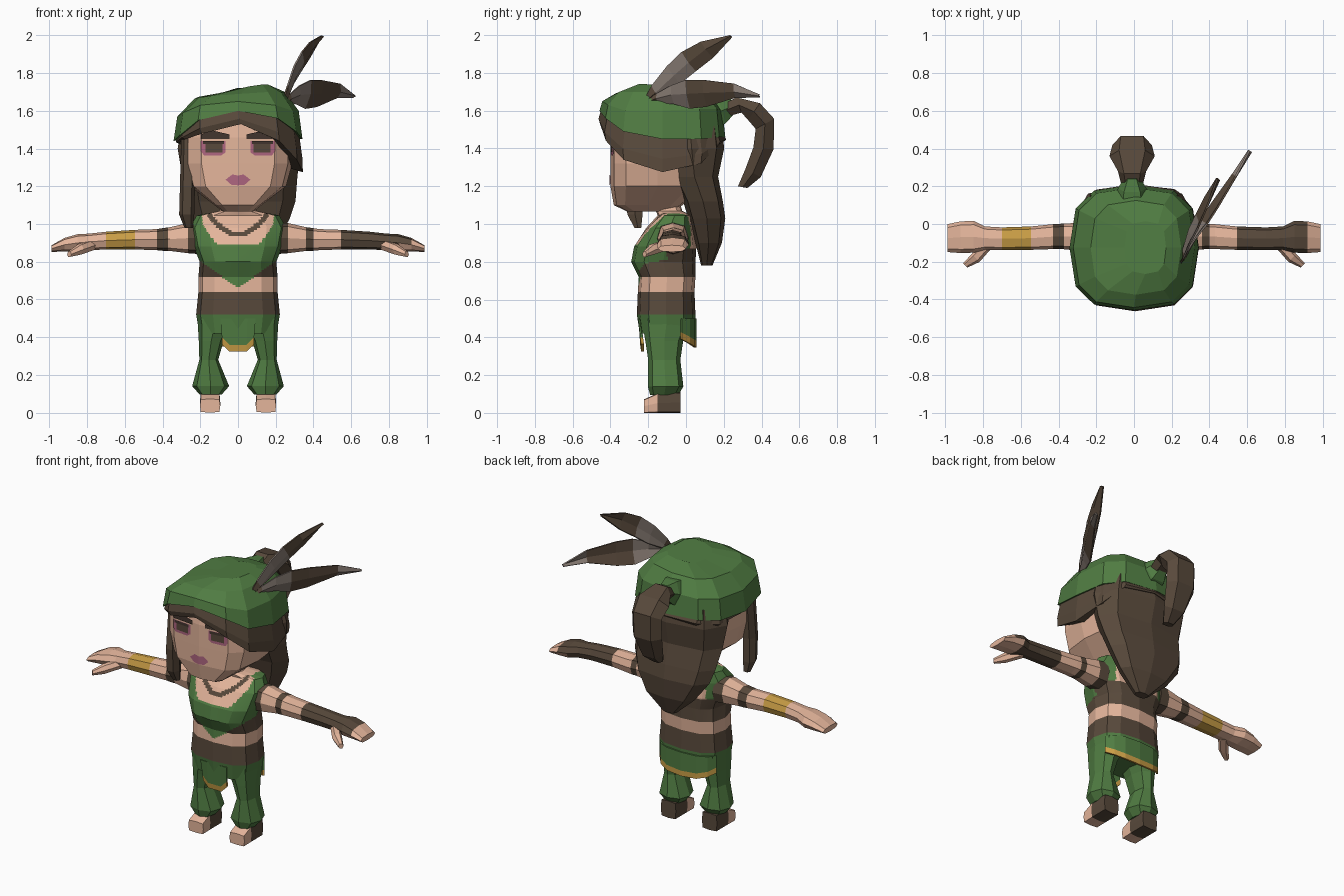
import bpy, bmesh, math
from mathutils import Vector as V

if "Cube" in bpy.data.objects:
    bpy.data.objects.remove(bpy.data.objects["Cube"])

# ---------- materials ----------
def lin(c):
    c /= 255
    return c / 12.92 if c <= 0.04045 else ((c + 0.055) / 1.055) ** 2.4

MATS = {}
for name, rgb in dict(skin=(228, 181, 155), brown=(88, 73, 59), green=(80, 124, 66),
                      gold=(202, 158, 70), rose=(174, 102, 128), grey=(134, 122, 114),
                      dark_brown=(66, 53, 46)).items():
    m = bpy.data.materials.new(name)
    m.diffuse_color = (*[lin(c) for c in rgb], 1)
    m.use_nodes = True
    m.node_tree.nodes["Principled BSDF"].inputs["Base Color"].default_value = m.diffuse_color
    MATS[name] = m

# ---------- helpers ----------
def finish(name, bm, color, cuts=0):
    """color is a material name, or a rule (centre, normal) -> material name"""
    if cuts:
        bmesh.ops.subdivide_edges(bm, edges=bm.edges[:], cuts=cuts, use_grid_fill=True)
    bmesh.ops.recalc_face_normals(bm, faces=bm.faces[:])
    bm.normal_update()
    used = []
    for f in bm.faces:
        c = color if isinstance(color, str) else color(f.calc_center_median(), f.normal)
        if c not in used:
            used.append(c)
        f.material_index = used.index(c)
    me = bpy.data.meshes.new(name)
    bm.to_mesh(me)
    bm.free()
    for c in used:
        me.materials.append(MATS[c])
    ob = bpy.data.objects.new(name, me)
    bpy.context.collection.objects.link(ob)
    return ob

def ring(c, u, v, n=8, p=2.5):
    """superellipse section around c spanned by vectors u and v"""
    out = []
    for k in range(n):
        a = 2 * math.pi * k / n
        s = lambda t: math.copysign(abs(t) ** (2 / p), t) if abs(t) > 1e-6 else 0
        out.append(V(c) + V(u) * s(math.cos(a)) + V(v) * s(math.sin(a)))
    return out

def loft(name, rings, color, cuts=0):
    bm = bmesh.new()
    rows = [[bm.verts.new(q) for q in r] for r in rings]
    n = len(rows[0])
    for a, b in zip(rows, rows[1:]):
        for k in range(n):
            bm.faces.new((a[k], a[(k + 1) % n], b[(k + 1) % n], b[k]))
    bm.faces.new(rows[0])
    bm.faces.new(rows[-1])
    return finish(name, bm, color, cuts)

def zloft(name, rows, color, n=8, p=2.5, cuts=0):
    """rows of (z, cx, cy, rx, ry)"""
    return loft(name, [ring((x, y, z), (rx, 0, 0), (0, ry, 0), n, p)
                       for z, x, y, rx, ry in rows], color, cuts)

def sheet(name, rows, color, thick):
    """open grid of points given some thickness"""
    bm = bmesh.new()
    vs = [[bm.verts.new(q) for q in r] for r in rows]
    for a, b in zip(vs, vs[1:]):
        for k in range(len(a) - 1):
            bm.faces.new((a[k], a[k + 1], b[k + 1], b[k]))
    ob = finish(name, bm, color)
    mod = ob.modifiers.new("thickness", 'SOLIDIFY')
    mod.thickness, mod.offset = thick, 0
    return ob

# ---------- torso: bare skin, top, belt, necklace ----------
def torso_color(c, n):
    x, y, z = abs(c.x), c.y, c.z
    if z < 0.52: return "green"
    if z < 0.64: return "brown"
    front = y < -0.1
    if front and 0.66 + 0.72 * x < z < 0.89 + 10 * max(0, x - 0.08) ** 2:
        return "green"
    if front and x < 0.16 and abs(z - 0.945 - 4.5 * x * x) < 0.013 + 0.06 * x: return "brown"
    if z < 0.72: return "skin"
    if z < 0.87: return "brown"
    return "green" if x > 0.19 or (x > 0.16 and not front) else "skin"

zloft("torso", [(.42, 0, -.10, .205, .145), (.52, 0, -.105, .222, .155), (.64, 0, -.105, .21, .15),
                (.72, 0, -.10, .21, .15), (.80, 0, -.12, .203, .17), (.88, 0, -.11, .235, .165),
                (.98, 0, -.085, .255, .125), (1.045, 0, -.06, .22, .09), (1.07, 0, -.09, .1, .07),
                (1.14, 0, -.11, .075, .07)], torso_color, n=12, p=2.7, cuts=8)

# ---------- skirt panels with gold hems ----------
front_x = (-.085, -.045, .045, .085)
hem = (.365, .325, .325, .365)
sheet("front_panel", [[V((x * 1.1, -.245, .50)) for x in front_x],
                      [V((x, -.235, h + .035)) for x, h in zip(front_x, hem)],
                      [V((x, -.23, h)) for x, h in zip(front_x, hem)]],
      lambda c, n: "gold" if c.z < .385 else "green", .015)
arc = ring((0, -.1, 0), (.213, 0, 0), (0, .150, 0), 16, 2.7)[1:8]
low = [.39 - .045 * math.sin(math.pi * k / 6) for k in range(7)]
sheet("back_skirt", [[V((a.x, a.y, .50)) for a in arc],
                     [V((a.x, a.y, h + .035)) for a, h in zip(arc, low)],
                     [V((a.x, a.y, h)) for a, h in zip(arc, low)]],
      lambda c, n: "gold" if c.z < .412 else "green", .012)

# ---------- legs, feet, arms, thumbs ----------
def left_arm_color(c, n):
    x = -c.x
    return "gold" if .545 < x < .7 else "brown" if .37 < x < .43 or x < .265 else "skin"

def right_arm_color(c, n):
    x = c.x
    glove = .545 < x < .85 or (.8 < x < .92 and n.z > .2)
    return "brown" if glove or .36 < x < .40 or x < .265 else "skin"

for side, s, arm_color in (("left", -1, left_arm_color), ("right", 1, right_arm_color)):
    zloft(side + "_leg", [(.50, s * .115, -.10, .10, .135), (.38, s * .142, -.115, .066, .10),
                          (.28, s * .155, -.115, .05, .085), (.14, s * .145, -.108, .098, .094),
                          (.095, s * .145, -.115, .058, .075)], "green", n=8, p=2.4)
    loft(side + "_foot", [ring((s * .148, y, r), (.054, 0, 0), (0, 0, r), 8, 8)
                          for y, r in ((-.03, .055), (-.15, .052), (-.222, .036))],
         lambda c, n: "skin" if c.y < -.15 else "brown")
    loft(side + "_arm", [ring((s * x, y, z), (0, ry, 0), (0, 0, rz), 8, 2.6)
                         for x, y, z, ry, rz in (
        (.20, -.07, .925, .085, .085), (.265, -.07, .925, .08, .08), (.36, -.066, .92, .068, .063),
        (.37, -.066, .92, .068, .062), (.40, -.066, .918, .067, .06), (.43, -.067, .917, .066, .056),
        (.545, -.075, .917, .062, .052), (.70, -.078, .912, .06, .047), (.79, -.075, .905, .062, .044),
        (.85, -.068, .9, .084, .046), (.92, -.07, .89, .084, .036), (.988, -.075, .87, .074, .018))],
         arm_color)
    loft(side + "_thumb", [ring((s * x, y, z), (.7 * r, .7 * s * r, 0), (0, 0, r), 6, 2.2)
                           for x, y, z, r in ((.77, -.10, .89, .03), (.84, -.18, .865, .03),
                                              (.895, -.22, .84, .016))], "skin")

# ---------- head and face ----------
zloft("head", [(1.065, 0, -.19, .08, .12), (1.10, 0, -.2, .125, .182), (1.2, 0, -.15, .255, .25),
               (1.32, 0, -.15, .288, .25), (1.46, 0, -.15, .288, .25), (1.6, 0, -.15, .25, .23)],
      "skin", n=12, p=3.5)

def face_plate(name, outline, color, lift):
    """flat detail hugging the faceted face, on both sides of the middle"""
    bm = bmesh.new()
    for s in (-1, 1):
        pts = [(s * x, -.40 + .102 * abs(x) - lift, z) for x, z in outline]
        bm.faces.new([bm.verts.new(q) for q in (pts if s > 0 else pts[::-1])])
    res = finish(name, bm, color)
    for poly in res.data.polygons:      # keep every plate facing forward
        if poly.normal.y > 0:
            poly.flip()

def box(x0, x1, z0, z1):
    return [(x0, z0), (x1, z0), (x1, z1), (x0, z1)]

face_plate("eye_shadow", [(.065, 1.38), (.09, 1.363), (.18, 1.363), (.195, 1.385), (.195, 1.44),
                          (.065, 1.44)], "rose", .004)
face_plate("eyes", box(.083, .172, 1.38, 1.425), "brown", .006)
face_plate("lashes", box(.075, .185, 1.423, 1.44), "dark_brown", .008)
face_plate("brows", [(.045, 1.45), (.195, 1.45), (.195, 1.475), (.14, 1.497), (.045, 1.475)],
           "dark_brown", .007)
face_plate("lips", [(0, 1.205), (.035, 1.208), (.066, 1.235), (.03, 1.263), (0, 1.257)], "rose", .005)

# ---------- hair under the hat ----------
N = 12
def brim(rx, ry, zs, cx=0.0):
    return [V((q.x, q.y, z)) for q, z in
            zip(ring((cx, -.125, 0), (rx, 0, 0), (0, ry, 0), N, 2.9), zs)]

hat_low = [1.45, 1.45, 1.46, 1.46, 1.46, 1.45, 1.44, 1.47, 1.55, 1.60, 1.56, 1.49]
hair_low = [1.275, 1.32, 1.42, 1.44, 1.42, 1.40, 1.43, 1.45, 1.48, 1.53, 1.44, 1.34]
loft("hair_cap", [brim(.24, .24, [1.62] * N), brim(.325, .32, [z + .02 for z in hat_low]),
                  brim(.336, .338, [.4 * a + .6 * b for a, b in zip(hat_low, hair_low)], .006),
                  brim(.328, .330, hair_low, .016), brim(.24, .24, [z + .03 for z in hair_low])],
     "brown")
zloft("back_hair", [(1.52, 0, .02, .30, .17), (1.4, .005, .03, .325, .172), (1.25, .01, .045, .305, .125),
                    (1.12, .015, .09, .29, .105), (1.03, .015, .11, .26, .098),
                    (.9, .03, .12, .175, .07), (.78, .035, .11, .045, .03)], "brown", n=8, p=2.6)
zloft("side_lock", [(1.5, -.265, -.26, .035, .05), (1.2, -.268, -.28, .04, .05),
                    (1.05, -.272, -.27, .04, .045), (.98, -.262, -.255, .022, .02)], "brown", n=6)

# ---------- hat ----------
loft("hat", [brim(.30, .29, [z + .01 for z in hat_low]), brim(.342, .333, hat_low),
             brim(.322, .318, [1.60, 1.61, 1.61, 1.60, 1.59, 1.58, 1.57, 1.59, 1.63, 1.65, 1.63, 1.60]),
             brim(.24, .25, [1.70, 1.70, 1.70, 1.69, 1.68, 1.675, 1.665, 1.67, 1.68, 1.69, 1.70, 1.70], .01),
             brim(.11, .14, [1.735, 1.735, 1.73, 1.725, 1.72, 1.705, 1.70, 1.705, 1.715, 1.73, 1.74, 1.74], .06)],
     "green")

# ---------- ponytail and its tie ----------
loft("hair_tie", [ring((-.01, y, z), (r, 0, 0), (0, -.3 * r, r), 6)
                  for y, z, r in ((.12, 1.58, .09), (.19, 1.60, .075), (.25, 1.625, .04))], "green")
loft("ponytail", [ring((-.01, y, z), (w, 0, 0), (0, vy, vz), 6, 2.5)
                  for y, z, w, vy, vz in (
    (.18, 1.59, .05, -.02, .03), (.28, 1.63, .075, -.015, .045), (.36, 1.595, .12, .035, .05),
    (.418, 1.53, .105, .055, .03), (.41, 1.40, .105, .06, -.005), (.355, 1.27, .075, .045, -.025),
    (.30, 1.195, .035, .028, -.005))], "brown")

# ---------- feathers ----------
def feather(name, w, bands, rows):
    """rows of spine point and the blade's reach along +w and -w; one colour per segment"""
    w = V(w).normalized()
    side = V((.012, -.006, 0))
    spine = [V(r[:3]) for r in rows]
    mids = [(a + b) / 2 for a, b in zip(spine, spine[1:])]
    grid = [[q + w * r[3], q + side, q - w * r[4]] for q, r in zip(spine, rows)]
    def color(c, n):
        return bands[min(range(len(mids)), key=lambda k: (mids[k] - c).length)]
    sheet(name, grid, color, .01)

feather("tall_feather", (.05, -.6, .8), ("brown", "grey", "grey", "brown", "brown"),
        [(.235, -.22, 1.64, .008, .008), (.26, -.155, 1.695, .045, .02), (.295, -.06, 1.785, .065, .05),
         (.335, .02, 1.855, .07, .055), (.38, .11, 1.925, .05, .055), (.44, .24, 1.995, .005, .006)])
feather("low_feather", (.2, -.15, .95), ("brown", "grey", "grey", "brown", "brown", "grey"),
        [(.235, -.22, 1.64, .008, .008), (.27, -.15, 1.665, .025, .02), (.315, -.07, 1.685, .05, .05),
         (.37, .01, 1.69, .075, .08), (.43, .10, 1.695, .07, .075),
         (.53, .26, 1.70, .045, .03), (.61, .39, 1.68, .006, .008)])
